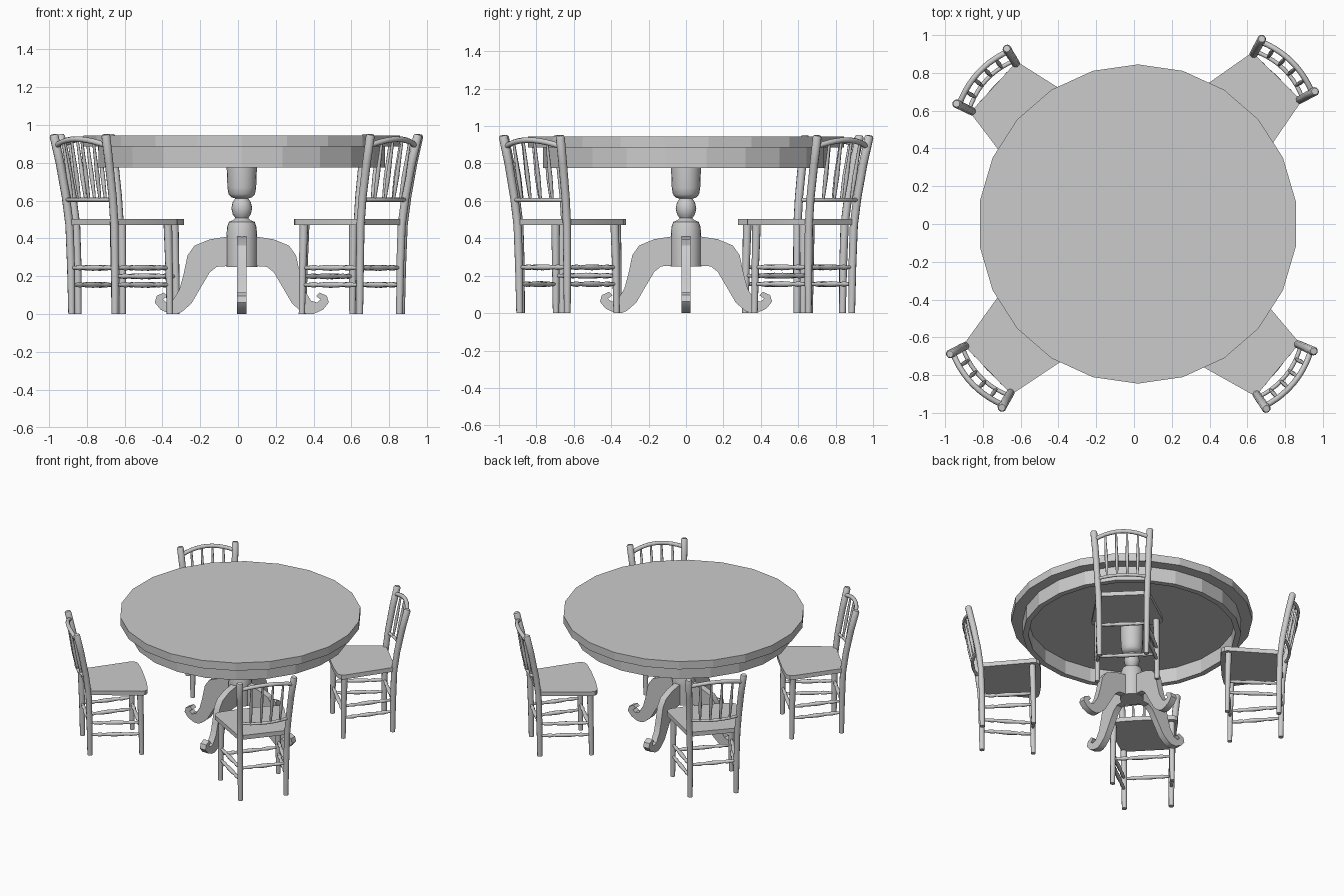
import bpy, bmesh, math
from mathutils import Vector, Matrix

if "Cube" in bpy.data.objects:
    bpy.data.objects.remove(bpy.data.objects["Cube"])

CX = 0.02  # table centre


def add(name, bm, smooth=None, matrix=Matrix()):
    bmesh.ops.recalc_face_normals(bm, faces=bm.faces)
    me = bpy.data.meshes.new(name)
    bm.to_mesh(me)
    bm.free()
    ob = bpy.data.objects.new(name, me)
    bpy.context.collection.objects.link(ob)
    ob.matrix_world = matrix
    if smooth:
        bpy.ops.object.select_all(action='DESELECT')
        ob.select_set(True)
        bpy.context.view_layer.objects.active = ob
        bpy.ops.object.shade_smooth_by_angle(angle=math.radians(smooth))
    return ob


def lathe(name, profile, sides, start=0.0, closed=False, smooth=None):
    """Turn (radius, z) points about the table axis."""
    bm = bmesh.new()
    rings = []
    for r, z in profile:
        rings.append([bm.verts.new((r * math.cos(start + 2 * math.pi * i / sides),
                                    r * math.sin(start + 2 * math.pi * i / sides), z))
                      for i in range(sides)])
    pairs = list(zip(rings, rings[1:]))
    if closed:
        pairs.append((rings[-1], rings[0]))
    for a, b in pairs:
        for i in range(sides):
            j = (i + 1) % sides
            bm.faces.new((a[i], a[j], b[j], b[i]))
    if not closed:
        bm.faces.new(rings[0])
        bm.faces.new(rings[-1])
    return add(name, bm, smooth, Matrix.Translation((CX, 0, 0)))


def tube(name, points, radii, sides=10):
    """Round rod of varying radius along a path."""
    bm = bmesh.new()
    pts = [Vector(p) for p in points]
    rings = []
    for k, p in enumerate(pts):
        t = (pts[min(k + 1, len(pts) - 1)] - pts[max(k - 1, 0)]).normalized()
        ref = Vector((0, 1, 0)) if abs(t.z) > 0.7 else Vector((0, 0, 1))
        u = t.cross(ref).normalized()
        v = t.cross(u)
        rings.append([bm.verts.new(p + radii[k] * (u * math.cos(a) + v * math.sin(a)))
                      for a in [2 * math.pi * i / sides for i in range(sides)]])
    for a, b in zip(rings, rings[1:]):
        for i in range(sides):
            j = (i + 1) % sides
            bm.faces.new((a[i], a[j], b[j], b[i]))
    bm.faces.new(rings[0])
    bm.faces.new(rings[-1])
    return add(name, bm, 50)


def slab(name, outline, vec, matrix=Matrix()):
    """Extrude a flat outline."""
    bm = bmesh.new()
    f = bm.faces.new([bm.verts.new(p) for p in outline])
    ext = bmesh.ops.extrude_face_region(bm, geom=[f])
    bmesh.ops.translate(bm, vec=vec, verts=[g for g in ext['geom'] if isinstance(g, bmesh.types.BMVert)])
    if not f.is_valid or len(bm.faces) < len(outline) + 2:
        bm.faces.new(bm.verts[:len(outline)])
    return add(name, bm, 30, matrix)


# Table top and hollow apron, 22-sided
q = math.pi / 2
lathe("table_top", [(0.845, 0.885), (0.845, 0.945)], 22, q)
lathe("table_apron", [(0.765, 0.886), (0.765, 0.775), (0.725, 0.775), (0.725, 0.886)], 22, q, closed=True)

# Turned pedestal
lathe("pedestal", [(0.082, 0.25), (0.082, 0.40), (0.078, 0.46), (0.068, 0.488), (0.045, 0.497),
                   (0.034, 0.508), (0.048, 0.528), (0.055, 0.56), (0.048, 0.592), (0.034, 0.612),
                   (0.055, 0.618), (0.070, 0.635), (0.076, 0.67), (0.08, 0.775), (0.08, 0.886)],
      20, smooth=35)

# Four scrolled pedestal legs
leg = [(.03, .41), (.075, .41), (.17, .395), (.25, .362), (.287, .31), (.308, .21), (.33, .13),
       (.366, .071), (.398, .061), (.417, .077), (.393, .096), (.412, .114), (.45, .096),
       (.46, .061), (.43, .024), (.382, .002), (.345, .0), (.315, .013), (.266, .056), (.223, .13),
       (.17, .22), (.133, .25), (.03, .257)]
for i in range(4):
    slab("pedestal_leg", [(x, -0.024, z) for x, z in leg], (0, 0.048, 0),
         Matrix.Translation((CX, 0, 0)) @ Matrix.Rotation(i * q, 4, 'Z'))


# One chair in local space: +y is its back, origin midway between the back feet
def stretcher(name, a, b):
    a, b = Vector(a), Vector(b)
    prof = [(0, .008), (.12, .011), (.2, .015), (.27, .010), (.38, .014), (.5, .016),
            (.62, .014), (.73, .010), (.8, .015), (.88, .011), (1, .008)]
    return tube(name, [a.lerp(b, t) for t, _ in prof], [r for _, r in prof], 8)


def chair():
    parts = []
    # Seat: tapered, rounded front corners, bowed front
    half = [(.183, .015), (.25, -.355), (.247, -.378), (.23, -.396), (.20, -.404), (.10, -.412)]
    outline = half + [(-x, y) for x, y in reversed(half)]
    parts.append(slab("seat", [(x, y, .47) for x, y in outline], (0, 0, .033)))
    for s in (-1, 1):
        # Bent back posts and straight front legs
        path = [(.165, 0, 0), (.167, .003, .25), (.171, .01, .47), (.178, .03, .62),
                (.187, .065, .80), (.197, .098, .94), (.1975, .1, .95)]
        parts.append(tube("back_post", [(s * x, y, z) for x, y, z in path],
                          [.018, .021, .022, .022, .023, .024, .018]))
        parts.append(tube("front_leg", [(s * .21, -.36, 0), (s * .208, -.356, .25), (s * .205, -.35, .475)],
                          [.017, .020, .023]))
        for z in (.155, .245):
            parts.append(stretcher("side_stretcher", (s * .166, 0, z), (s * .209, -.357, z)))
    parts.append(stretcher("back_stretcher", (-.166, .002, .245), (.166, .002, .245)))
    parts.append(stretcher("front_stretcher", (-.209, -.357, .2), (.209, -.357, .2)))

    # Bowed back rails
    def rail(w, y, z, bow, rise):
        def at(t):
            k = 1 - t * t
            return (w * t, y + bow * k, z + rise * k)
        return at
    top = rail(.193, .085, .89, .04, .035)
    low = rail(.177, .028, .605, .04, 0)
    ts = [i / 5 - 1 for i in range(11)]
    parts.append(tube("top_rail", [top(t) for t in ts], [.015] * 11, 8))
    parts.append(tube("lower_rail", [low(t) for t in ts], [.011] * 11, 8))
    # Four turned spindles
    for t in (-.6, -.2, .2, .6):
        a, b = Vector(low(t)), Vector(top(t))
        parts.append(tube("back_spindle", [a.lerp(b, k) for k in (0, .2, .4, .7, 1)],
                          [.007, .010, .012, .009, .007], 8))
    return parts


# Four chairs around the table, each turned slightly differently
parts = chair()
places = [(.747, .77, 45.3), (.749, -.762, -39.5), (-.765, -.761, 224), (-.733, .715, 137.5)]
for n, (x, y, a) in enumerate(places):
    m = Matrix.Translation((x, y, 0)) @ Matrix.Rotation(math.radians(a - 90), 4, 'Z')
    for p in parts:
        ob = p
        if n:
            ob = p.copy()
            bpy.context.collection.objects.link(ob)
        ob.matrix_world = m
